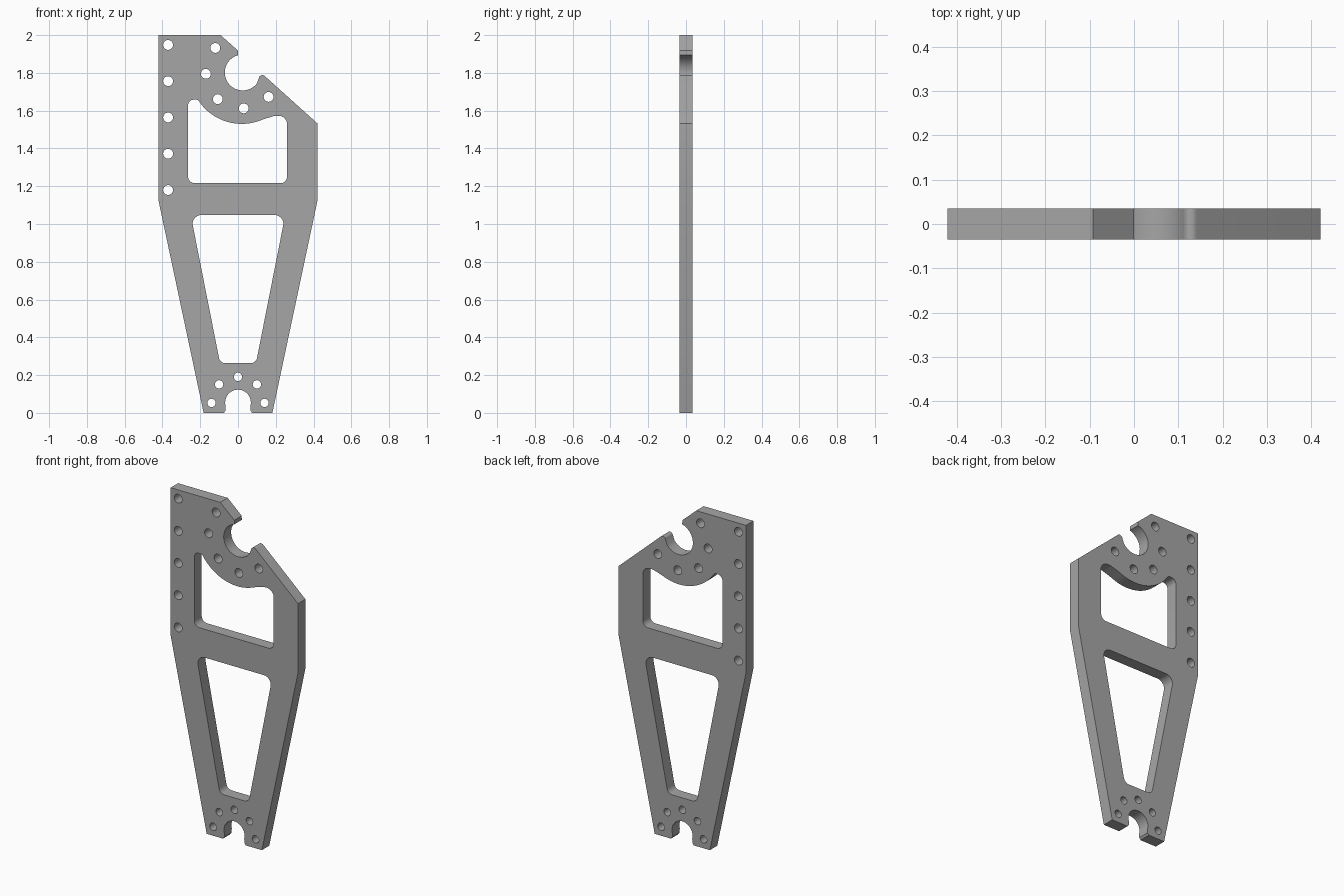
import bpy
import bmesh
from math import cos, sin, tan, radians
from mathutils import Vector

HALF_THICKNESS = 0.035

cube = bpy.data.objects.get("Cube")
if cube:
    bpy.data.objects.remove(cube, do_unlink=True)


def arc(cx, cz, r, start, end, steps=24):
    """Points along a circular arc, angles in degrees."""
    angles = [radians(start + (end - start) * i / steps) for i in range(steps + 1)]
    return [(cx + r * cos(a), cz + r * sin(a)) for a in angles]


def circle(cx, cz, r, steps=32):
    return arc(cx, cz, r, 0, 360, steps)[:-1]


def rounded(corners, steps=7):
    """Closed loop; a corner given as (x, z, radius) becomes a fillet."""
    loop = []
    for i, corner in enumerate(corners):
        p = Vector(corner[:2])
        if len(corner) < 3:
            loop.append(tuple(p))
            continue
        u = (Vector(corners[i - 1][:2]) - p).normalized()
        v = (Vector(corners[(i + 1) % len(corners)][:2]) - p).normalized()
        half = u.angle(v) / 2
        r = corner[2]
        centre = p + (u + v).normalized() * (r / sin(half))
        a = p + u * (r / tan(half)) - centre
        b = p + v * (r / tan(half)) - centre
        for k in range(steps + 1):
            t = k / steps
            loop.append(tuple(centre + (a.lerp(b, t)).normalized() * r))
    return loop


# Outer outline, with the hooked notch on top and the round notch at the foot
outline = rounded(
    [(-0.42, 2.0), (-0.092, 2.0), (0.0, 1.918)]
    + arc(0.025, 1.802, 0.095, 105, 322)
    + [(0.121, 1.802, 0.018), (0.42, 1.533), (0.42, 1.12), (0.182, 0), (0.075, 0), (0.066, 0.012)]
    + arc(0, 0.055, 0.068, -15, 195)
    + [(-0.066, 0.012), (-0.075, 0), (-0.182, 0), (-0.42, 1.12)])

# Upper window, whose top edge follows the hooked notch
upper_window = rounded(
    [(-0.264, 1.216, 0.035), (0.26, 1.216, 0.035), (0.26, 1.573, 0.045), (0.195, 1.573, 0.06)]
    + arc(0.02, 1.805, 0.275, -66, -141)
    + [(-0.213, 1.658, 0.018), (-0.264, 1.658, 0.028)])

# Lower tapered window
lower_window = rounded(
    [(-0.25, 1.047, 0.045), (-0.095, 0.263, 0.035), (0.095, 0.263, 0.035), (0.25, 1.047, 0.045)])

# Bolt holes: side column, ring around the hook, ring around the foot notch
holes = [circle(-0.37, 1.18 + 0.192 * i, 0.026) for i in range(5)]
holes += [circle(x, z, 0.026) for x, z in
          [(-0.12, 1.932), (-0.17, 1.795), (-0.107, 1.661), (0.03, 1.612), (0.162, 1.673)]]
holes += [circle(x, z, 0.022) for x, z in
          [(-0.14, 0.053), (-0.1, 0.151), (0, 0.191), (0.1, 0.151), (0.14, 0.053)]]

# Filled flat curve, extruded to the plate thickness
curve = bpy.data.curves.new("bracket_plate", "CURVE")
curve.dimensions = "2D"
curve.fill_mode = "BOTH"
curve.extrude = HALF_THICKNESS
for loop in [outline, upper_window, lower_window] + holes:
    spline = curve.splines.new("POLY")
    spline.points.add(len(loop) - 1)
    for point, (x, z) in zip(spline.points, loop):
        point.co = (x, z, 0, 1)
    spline.use_cyclic_u = True

plate = bpy.data.objects.new("bracket_plate", curve)
bpy.context.collection.objects.link(plate)
plate.rotation_euler.x = radians(90)
bpy.ops.object.select_all(action="DESELECT")
plate.select_set(True)
bpy.context.view_layer.objects.active = plate
bpy.ops.object.convert(target="MESH")
plate = bpy.context.object
bpy.ops.object.transform_apply(location=False, rotation=True, scale=False)

# Weld the walls to the faces
bm = bmesh.new()
bm.from_mesh(plate.data)
bmesh.ops.remove_doubles(bm, verts=bm.verts, dist=0.0002)
bmesh.ops.recalc_face_normals(bm, faces=bm.faces)
bm.to_mesh(plate.data)
bm.free()
bpy.ops.object.shade_smooth_by_angle(angle=radians(30))

# Plain grey metal
grey = bpy.data.materials.new("grey_metal")
grey.use_nodes = True
colour = (0.38, 0.38, 0.38, 1)
grey.diffuse_color = colour
grey.node_tree.nodes["Principled BSDF"].inputs["Base Color"].default_value = colour
plate.data.materials.clear()
plate.data.materials.append(grey)
